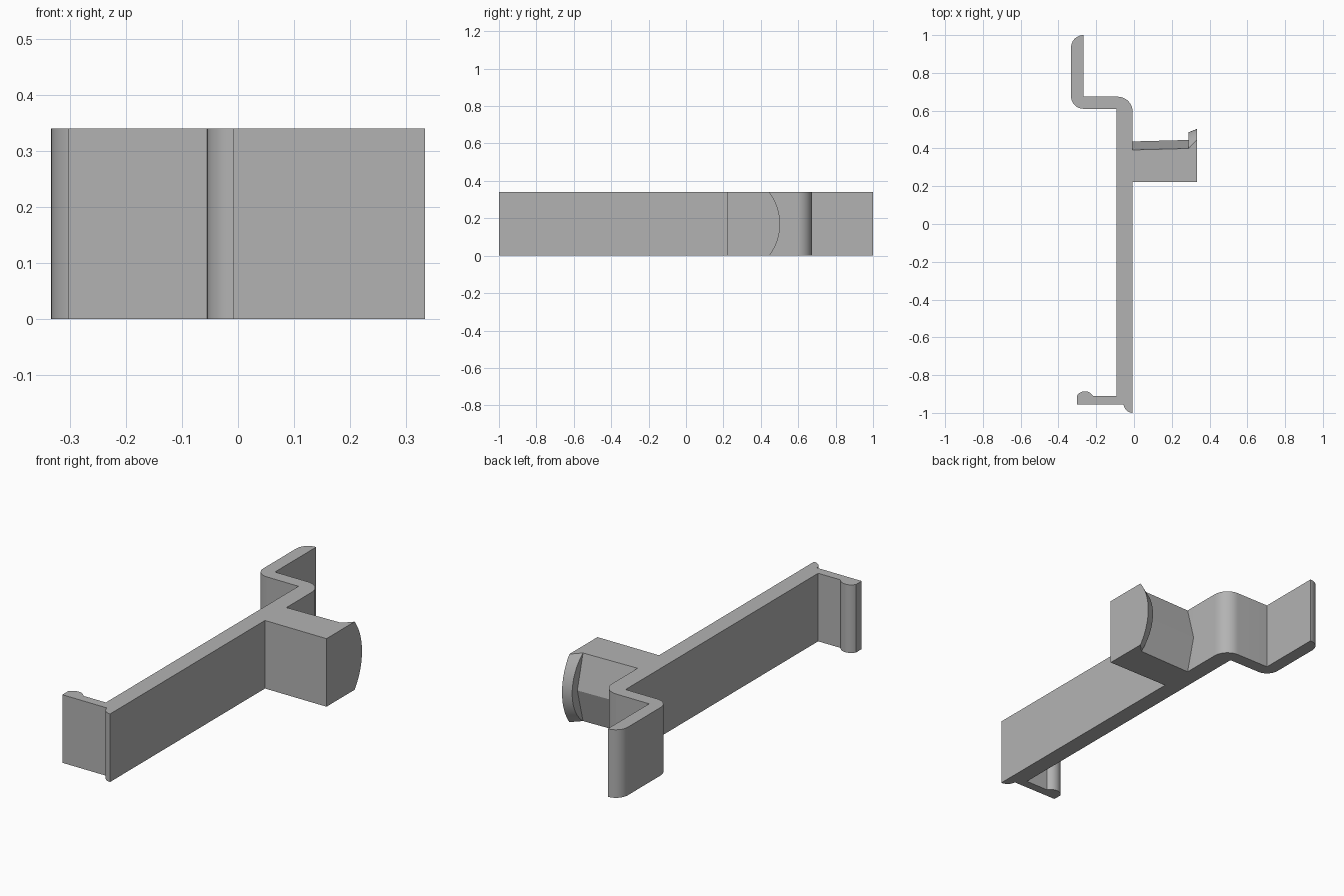
import bpy
import bmesh
from math import sin, cos, radians

HEIGHT = 0.34
MID = HEIGHT / 2
WALL = -0.007      # outer face of the long wall
INNER = -0.093     # inner face of the long wall

cube = bpy.data.objects.get("Cube")
if cube:
    bpy.data.objects.remove(cube, do_unlink=True)

grey = bpy.data.materials.new("plain grey")
grey.use_nodes = True
grey.diffuse_color = (0.45, 0.45, 0.45, 1)
grey.node_tree.nodes["Principled BSDF"].inputs["Base Color"].default_value = grey.diffuse_color


def arc(cx, cy, r, start, end, steps=12):
    """Points on a circle arc, angles in degrees."""
    angles = [radians(start + (end - start) * i / steps) for i in range(steps + 1)]
    return [(cx + r * cos(a), cy + r * sin(a)) for a in angles]


def loft(name, first, last):
    """Solid between two matching outlines of 3D points."""
    bm = bmesh.new()
    a = [bm.verts.new(p) for p in first]
    b = [bm.verts.new(p) for p in last]
    bm.faces.new(a)
    bm.faces.new(b)
    for i in range(len(a)):
        j = (i + 1) % len(a)
        bm.faces.new((a[i], a[j], b[j], b[i]))
    bmesh.ops.recalc_face_normals(bm, faces=bm.faces)
    mesh = bpy.data.meshes.new(name)
    bm.to_mesh(mesh)
    bm.free()
    mesh.materials.append(grey)
    obj = bpy.data.objects.new(name, mesh)
    bpy.context.collection.objects.link(obj)
    bpy.ops.object.select_all(action="DESELECT")
    obj.select_set(True)
    bpy.context.view_layer.objects.active = obj
    bpy.ops.object.shade_smooth_by_angle(angle=radians(25))
    return obj


# Bent strip: long wall, stepped hook at the back, clip and nub at the front
outline = arc(WALL, -0.952, 0.048, 270, 180, 8)[:-1]
outline += [(-0.055, -0.955), (-0.302, -0.955)]
outline += arc(-0.26, -0.934, 0.0486, 151, 29)
outline += [(INNER, -0.91), (INNER, 0.61)]
outline += arc(-0.268, 0.675, 0.065, 270, 180)
outline += arc(-0.268, 0.935, 0.065, 180, 90)
outline += [(-0.268, 0.674)]
outline += arc(-0.087, 0.594, 0.08, 90, 0)
loft("bracket_strip",
     [(x, y, 0) for x, y in outline],
     [(x, y, HEIGHT) for x, y in outline])


# Side block with a ridged back face
def ridge(x, edge, peak):
    front = 0.223
    return [(x, front, 0), (x, edge, 0), (x, peak, MID),
            (x, edge, HEIGHT), (x, front, HEIGHT)]


LIP = 0.289
loft("side_block", ridge(WALL, 0.392, 0.437), ridge(LIP, 0.4, 0.445))


# Arched lip at the end of the block
def arch(x, edge, peak, steps=24):
    sag = peak - edge
    r = (MID ** 2 + sag ** 2) / (2 * sag)
    pts = [(x, 0.223, HEIGHT), (x, 0.223, 0)]
    for i in range(steps + 1):
        z = HEIGHT * i / steps
        pts.append((x, peak - r + (r * r - (z - MID) ** 2) ** 0.5, z))
    return pts


loft("block_lip", arch(LIP, 0.4, 0.486), arch(0.333, 0.445, 0.503))
